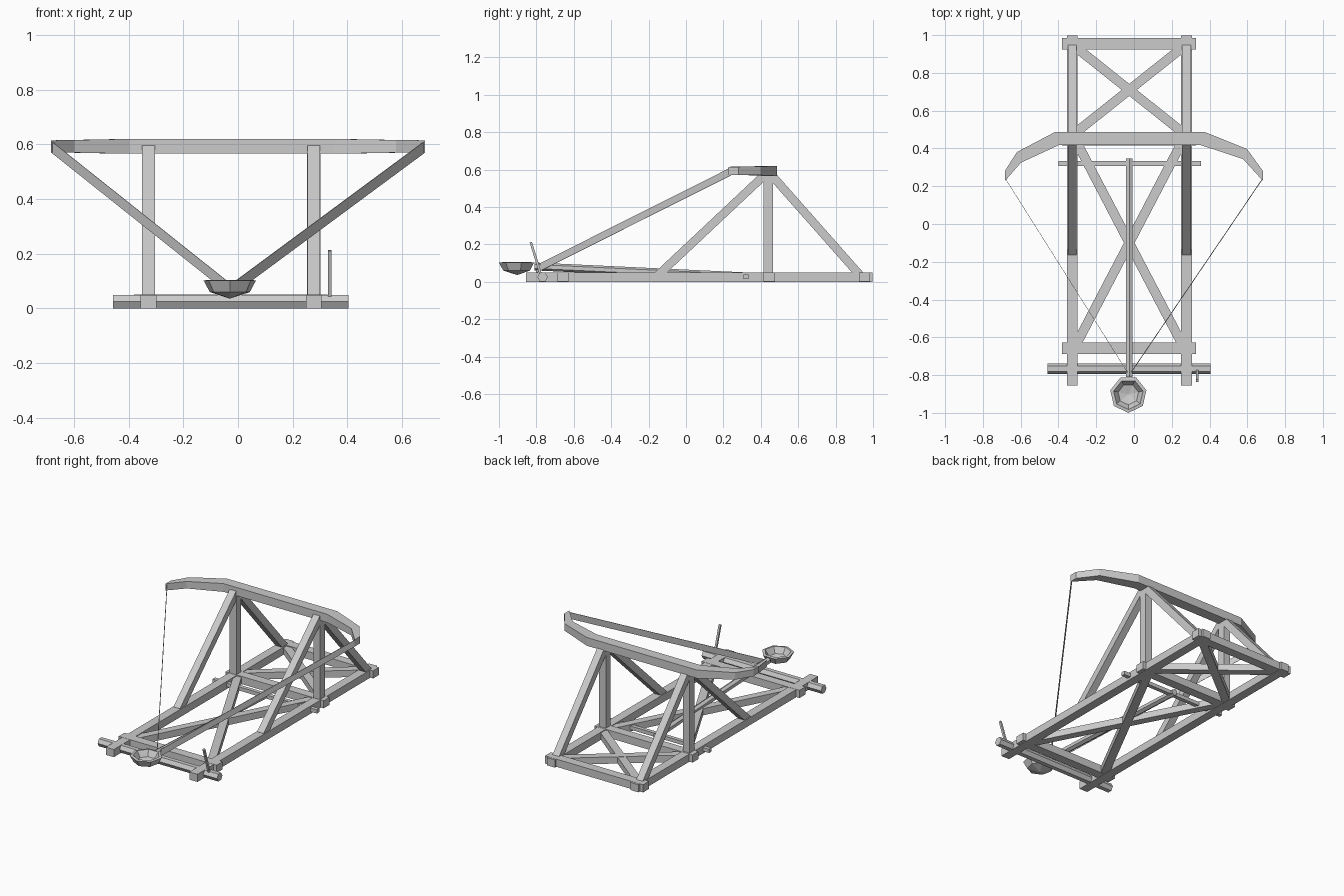
import bpy, bmesh, math
from mathutils import Vector

if "Cube" in bpy.data.objects:
    bpy.data.objects.remove(bpy.data.objects["Cube"])

mat = bpy.data.materials.new("grey timber")
mat.diffuse_color = (0.6, 0.6, 0.6, 1)
mat.use_nodes = True
mat.node_tree.nodes["Principled BSDF"].inputs["Base Color"].default_value = mat.diffuse_color

LEFT, RIGHT, MID = -0.327, 0.277, -0.025   # rail centres and frame centre in x


def finish(name, bm):
    bmesh.ops.recalc_face_normals(bm, faces=bm.faces)
    me = bpy.data.meshes.new(name)
    bm.to_mesh(me)
    bm.free()
    me.materials.append(mat)
    ob = bpy.data.objects.new(name, me)
    bpy.context.collection.objects.link(ob)
    return ob


def loft(name, rings):
    """Skin closed rings of equal length and cap both ends."""
    bm = bmesh.new()
    rows = [[bm.verts.new(p) for p in ring] for ring in rings]
    n = len(rows[0])
    for a, b in zip(rows, rows[1:]):
        for i in range(n):
            j = (i + 1) % n
            bm.faces.new((a[i], a[j], b[j], b[i]))
    bm.faces.new(rows[0][::-1])
    bm.faces.new(rows[-1])
    return finish(name, bm)


def box(name, x0, x1, y0, y1, z0, z1):
    corners = [(x0, y0), (x1, y0), (x1, y1), (x0, y1)]
    return loft(name, [[(x, y, z) for x, y in corners] for z in (z0, z1)])


def rod(name, a, b, section):
    """Sweep a (side, up) section straight from a to b."""
    a, b = Vector(a), Vector(b)
    d = (b - a).normalized()
    ref = Vector((0, 0, 1)) if abs(d.z) < 0.95 else Vector((0, 1, 0))
    side = d.cross(ref).normalized()
    up = side.cross(d)
    return loft(name, [[p + side * s + up * u for s, u in section] for p in (a, b)])


def rect(w, h):
    return [(-w / 2, -h / 2), (w / 2, -h / 2), (w / 2, h / 2), (-w / 2, h / 2)]


def ngon(n, r, start=0.0):
    return [(r * math.cos(start + math.tau * i / n),
             r * math.sin(start + math.tau * i / n)) for i in range(n)]


# Base: side rails and cross beams
for tag, x in (("left", LEFT), ("right", RIGHT)):
    box(f"{tag}_rail", x - 0.029, x + 0.029, -0.855, 0.998, 0, 0.05)
    # Upright with front and rear slanted props
    box(f"{tag}_post", x - 0.024, x + 0.024, 0.415, 0.465, 0.04, 0.59)
    rod(f"{tag}_front_prop", (x, -0.15, 0.035), (x, 0.43, 0.58), rect(0.047, 0.045))
    rod(f"{tag}_rear_prop", (x, 0.44, 0.59), (x, 0.935, 0.03), rect(0.047, 0.045))

for tag, y in (("front", -0.658), ("middle", 0.445), ("rear", 0.955)):
    box(f"{tag}_cross_beam", -0.38, 0.328, y - 0.03, y + 0.03, 0.001, 0.051)

# Diagonal floor braces
for tag, y0, y1 in (("front", -0.665, 0.465), ("rear", 0.475, 0.945)):
    for i, s in enumerate((1, -1)):
        rod(f"{tag}_diagonal_{i + 1}", (MID - s * 0.295, y0, 0.024),
            (MID + s * 0.295, y1, 0.024), rect(0.05, 0.044 - 0.002 * i))

# Winding roller, its lever, and the arm axle
rod("roller", (-0.457, -0.767, 0.025), (0.405, -0.767, 0.025), ngon(6, 0.028))
rod("lever", (0.335, -0.775, 0.035), (0.335, -0.83, 0.212), rect(0.013, 0.013))
box("arm_axle", -0.40, 0.354, 0.308, 0.333, 0.015, 0.039)

# Throwing arm
rod("throwing_arm", (MID, 0.345, 0.028), (MID, -0.81, 0.082), ngon(6, 0.021, math.pi / 2))

# Seven-sided cup: inner bowl, rim, outer shell
bm = bmesh.new()
cx, cy = -0.03, -0.902
rings = [[bm.verts.new((cx + x, cy + y, z)) for x, y in ngon(7, r, -math.pi / 2)]
         for r, z in ((0.055, 0.068), (0.08, 0.105), (0.098, 0.102), (0.075, 0.06))]
for a, b in zip(rings, rings[1:]):
    for i in range(7):
        j = (i + 1) % 7
        bm.faces.new((a[i], a[j], b[j], b[i]))
for ring, z in ((rings[0], 0.055), (rings[-1], 0.036)):
    tip = bm.verts.new((cx, cy, z))
    for i in range(7):
        bm.faces.new((ring[i], ring[(i + 1) % 7], tip))
finish("cup", bm)

# Curved bow: paired outer and inner outline points with half height
outline = [(-0.683, 0.282, -0.683, 0.228, 0.022), (-0.62, 0.381, -0.598, 0.325, 0.023),
           (-0.418, 0.487, -0.397, 0.418, 0.027), (0.375, 0.487, 0.352, 0.418, 0.027),
           (0.598, 0.397, 0.577, 0.344, 0.023), (0.683, 0.28, 0.683, 0.228, 0.022)]
loft("bow", [[(ox, oy, 0.593 - h), (ix, iy, 0.593 - h), (ix, iy, 0.593 + h), (ox, oy, 0.593 + h)]
             for ox, oy, ix, iy, h in outline])

# Bowstrings: thin upright straps from the bow tips to the arm end
for tag, s, w in (("left", -1, 0.002), ("right", 1, 0.004)):
    a, b = Vector((s * 0.681, 0.24, 0.59)), Vector((MID, -0.80, 0.068))
    n = Vector((b.y - a.y, a.x - b.x, 0)).normalized() * w / 2
    up = Vector((0, 0, 0.021))
    loft(f"{tag}_bowstring", [[p - n - up, p + n - up, p + n + up, p - n + up] for p in (a, b)])
